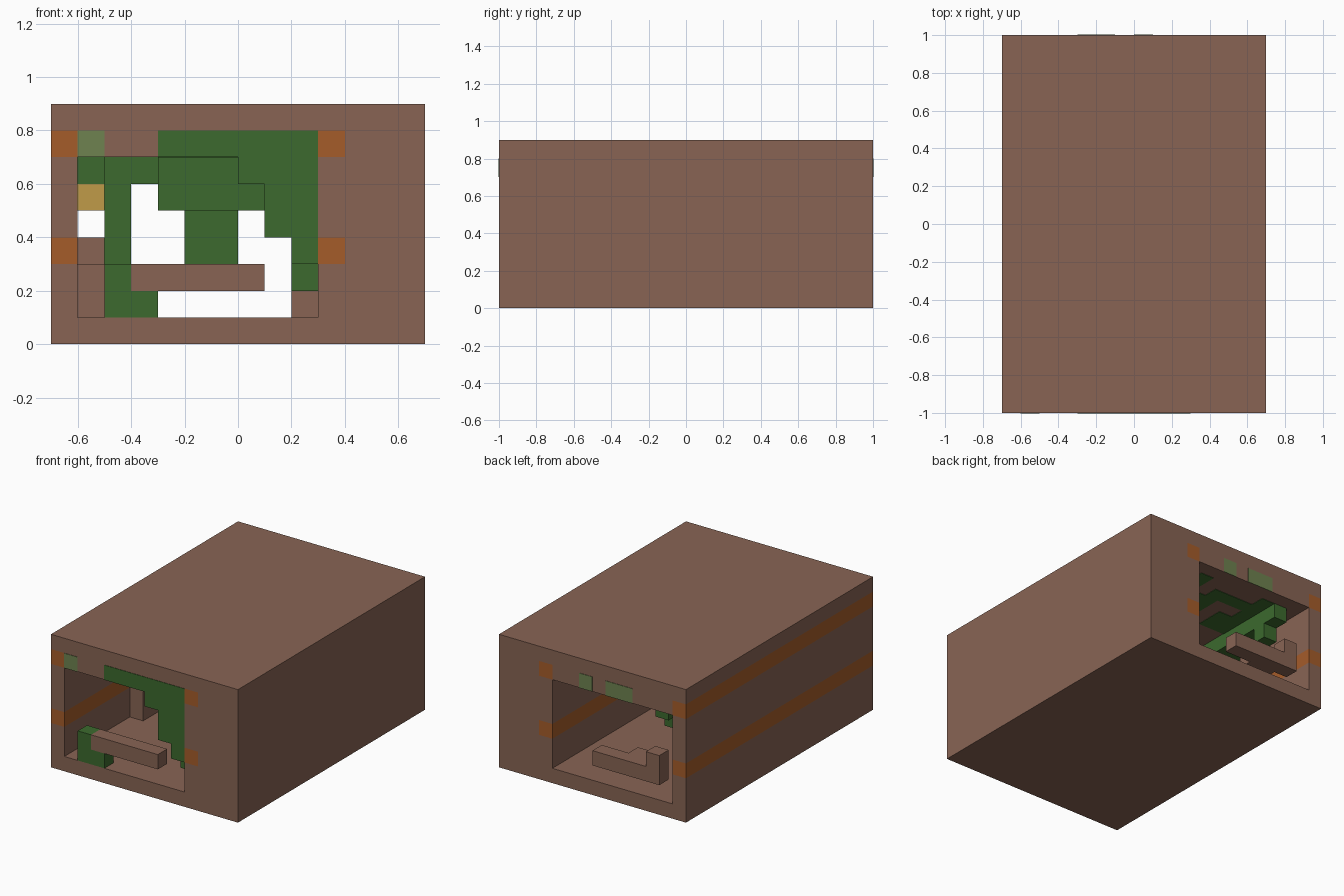
import bpy
import bmesh
from mathutils import Vector

if "Cube" in bpy.data.objects:
    bpy.data.objects.remove(bpy.data.objects["Cube"], do_unlink=True)

U = 0.1       # one block
SKIN = 0.03   # painted plate thickness, in blocks


def material(name, rgb):
    lin = [((c / 255 + 0.055) / 1.055) ** 2.4 for c in rgb] + [1.0]
    m = bpy.data.materials.new(name)
    m.use_nodes = True
    m.diffuse_color = lin
    m.node_tree.nodes["Principled BSDF"].inputs["Base Color"].default_value = lin
    return m


earth = material("brown earth", (136, 100, 84))
timber = material("orange timber", (165, 92, 42))
leaf = material("dark green leaf", (60, 106, 46))
moss = material("pale green moss", (110, 130, 80))
lamp = material("yellow lamp", (192, 155, 72))


def blocks(name, mat, boxes):
    """One object from boxes given as x, y and z ranges in blocks."""
    bm = bmesh.new()
    for xs, ys, zs in boxes:
        lo = Vector((xs[0], ys[0], zs[0])) * U
        hi = Vector((xs[1], ys[1], zs[1])) * U
        made = bmesh.ops.create_cube(bm, size=1)
        for v in made["verts"]:
            v.co = (lo + hi) / 2 + v.co * (hi - lo)
    mesh = bpy.data.meshes.new(name)
    bm.to_mesh(mesh)
    bm.free()
    mesh.materials.append(mat)
    ob = bpy.data.objects.new(name, mesh)
    bpy.context.collection.objects.link(ob)
    return ob


LENGTH = (-10, 10)
FRONT = (-10, -9)
BACK = (9, 10)

# Tunnel shell
blocks("floor", earth, [((-7, 7), LENGTH, (0, 1))])
blocks("roof", earth, [((-7, 7), LENGTH, (8, 9))])
blocks("ceiling", earth, [((-6, 3), LENGTH, (7, 8))])
blocks("outer_wall", earth, [((4, 7), LENGTH, (1, 8))])
for side, xs in (("right", (-7, -6)), ("left", (3, 4))):
    blocks(side + "_wall", earth,
           [(xs, LENGTH, (1, 3)), (xs, LENGTH, (4, 7))])
    blocks(side + "_beams", timber,
           [(xs, LENGTH, (z, z + 1)) for z in (3, 7)])

# Fallen logs at both ends
blocks("front_log", earth, [((-4, 1), FRONT, (2, 3))])
blocks("back_log", earth, [((-5, 0), BACK, (2, 3)),
                           ((-5, -4), BACK, (3, 4)),
                           ((-4, -2), (8, 9), (2, 3))])

# Rubble beside the walls
blocks("rubble", earth, [((-6, -5), (-3, -1), (1, 3)),
                         ((-6, -5), (-1, 1), (1, 4)),
                         ((2, 3), (-8, -7), (1, 2))])

# Bush under the front log
blocks("front_bush", leaf, [((-5, -4), FRONT, (1, 3)),
                            ((-4, -3), FRONT, (1, 2))])

# Vine hanging in steps over the entrance
blocks("entrance_vine", leaf,
       [((i, i + 1), FRONT, (z, 7)) for i, z in enumerate((6, 4, 3))]
       + [((2, 3), (-9, -8), (2, 3))])

# Vines hanging deeper in the tunnel
blocks("middle_vine", leaf, [((-4, 0), (0, 1), (6, 7)),
                             ((-3, 1), (-1, 0), (5, 7)),
                             ((-2, 0), (0, 2), (3, 6))])
blocks("wall_vine", leaf,
       [((-5, -4), (8, 9), (6, 7)), ((-5, -4), (7, 8), (5, 7)),
        ((-5, -4), (2, 7), (6, 7)), ((-5, -4), (0, 2), (3, 7)),
        ((-6, -5), (-3, 6), (6, 7))])
blocks("hanging_lamp", lamp, [((-6, -5), (-3, -2), (5, 6))])

# Painted growth on the end faces and the ceiling
blocks("front_growth", leaf, [((-3, 3), (-10 - SKIN, -10), (7, 8))])
blocks("front_moss", moss, [((-6, -5), (-10 - SKIN, -10), (7, 8))])
blocks("back_moss", moss, [(xs, (10, 10 + SKIN), (7, 8))
                           for xs in ((0, 1), (-3, -1))])
under = (7 - SKIN, 7)
blocks("ceiling_growth", leaf,
       [((-3, 0), (7, 8), under), ((-1, 1), (5, 7), under),
        ((-4, -2), (4, 6), under), ((1, 2), (7, 9), under),
        ((-4, -3), (6, 9), under), ((-3, 3), (-9, -7), under),
        ((-1, 2), (-6, -3), under)])
